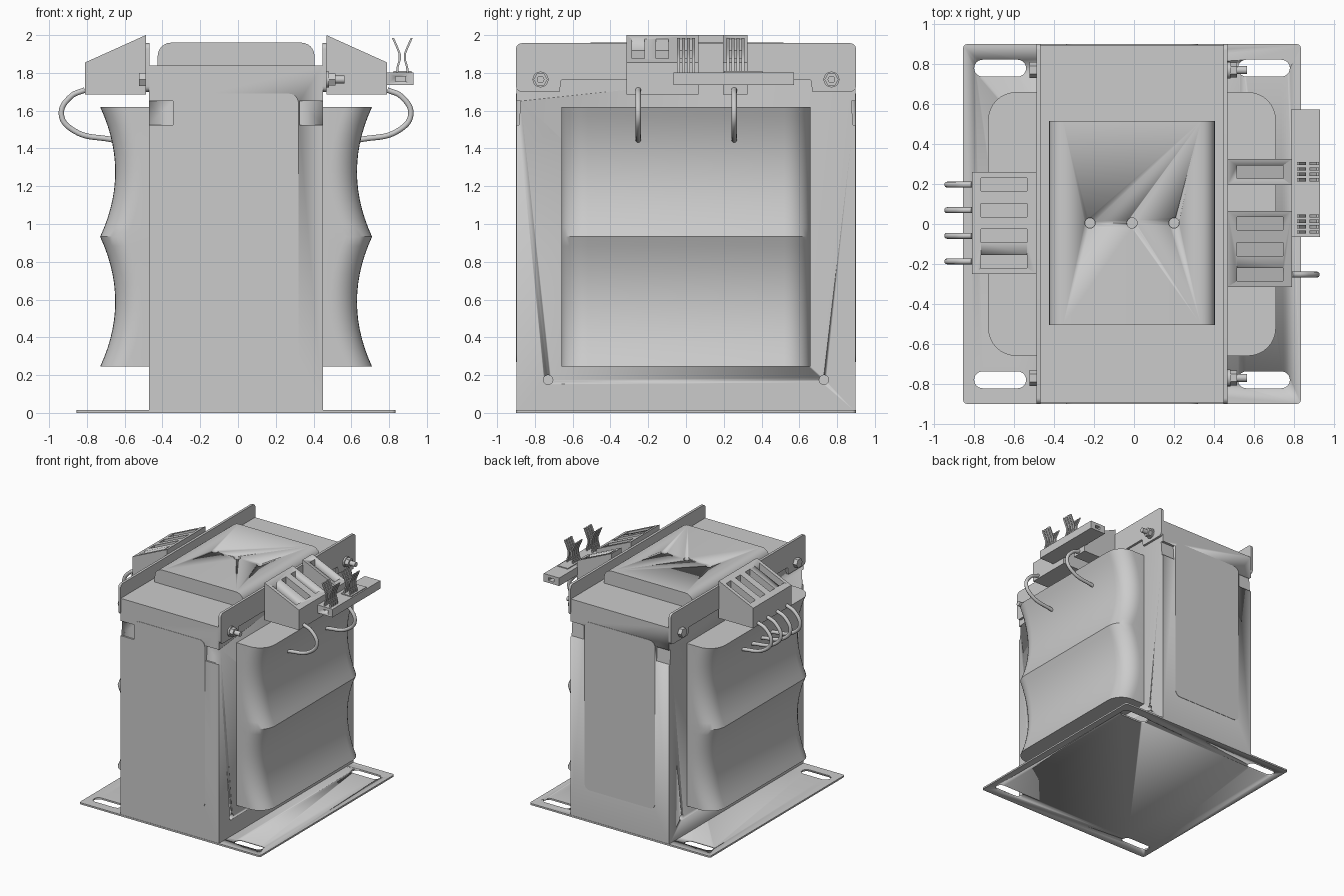
import bpy, bmesh, math
from mathutils import Vector

if "Cube" in bpy.data.objects:
    bpy.data.objects.remove(bpy.data.objects["Cube"])

C = -0.01  # x centre of the transformer body


def finish(name, bm, smooth=True):
    bmesh.ops.recalc_face_normals(bm, faces=bm.faces)
    me = bpy.data.meshes.new(name)
    bm.to_mesh(me)
    bm.free()
    ob = bpy.data.objects.new(name, me)
    bpy.context.collection.objects.link(ob)
    if smooth:
        activate(ob)
        bpy.ops.object.shade_smooth_by_angle(angle=math.radians(30))
    return ob


def activate(ob):
    bpy.ops.object.select_all(action='DESELECT')
    ob.select_set(True)
    bpy.context.view_layer.objects.active = ob


def prism(name, pts, axis, a, b):
    """Extrude a 2D outline along an axis from a to b."""
    place = {'x': lambda u, v, t: (t, u, v),
             'y': lambda u, v, t: (u, t, v),
             'z': lambda u, v, t: (u, v, t)}[axis]
    bm = bmesh.new()
    lo = [bm.verts.new(place(u, v, a)) for u, v in pts]
    hi = [bm.verts.new(place(u, v, b)) for u, v in pts]
    bm.faces.new(lo)
    bm.faces.new(hi)
    n = len(pts)
    for i in range(n):
        bm.faces.new((lo[i], lo[(i + 1) % n], hi[(i + 1) % n], hi[i]))
    return finish(name, bm)


def rrect(u0, u1, v0, v1, r, n=6, top_only=False):
    """Rounded rectangle outline."""
    pts = []
    for k, (cu, cv) in enumerate([(u1 - r, v1 - r), (u0 + r, v1 - r),
                                  (u0 + r, v0 + r), (u1 - r, v0 + r)]):
        if top_only and k > 1:
            pts.append((u0, v0) if k == 2 else (u1, v0))
            continue
        for i in range(n + 1):
            t = math.pi / 2 * (k + i / n)
            pts.append((cu + r * math.cos(t), cv + r * math.sin(t)))
    return pts


def ngon(u, v, r, n=20):
    return [(u + r * math.cos(2 * math.pi * i / n), v + r * math.sin(2 * math.pi * i / n))
            for i in range(n)]


def box(name, x0, x1, y0, y1, z0, z1):
    return prism(name, [(x0, y0), (x1, y0), (x1, y1), (x0, y1)], 'z', z0, z1)


def cut(ob, cutters):
    for c in cutters:
        m = ob.modifiers.new('cut', 'BOOLEAN')
        m.operation = 'DIFFERENCE'
        m.solver = 'EXACT'
        m.object = c
        activate(ob)
        bpy.ops.object.modifier_apply(modifier=m.name)
        bpy.data.objects.remove(c)


def wire(name, side, y):
    x0 = C + side * 0.80
    path = [(0, 1.71), (0.075, 1.675), (0.125, 1.58), (0.06, 1.495), (-0.15, 1.445)]
    cu = bpy.data.curves.new(name, 'CURVE')
    cu.dimensions = '3D'
    cu.bevel_depth = 0.015
    cu.bevel_resolution = 3
    cu.use_fill_caps = True
    sp = cu.splines.new('BEZIER')
    sp.resolution_u = 8
    sp.bezier_points.add(len(path) - 1)
    for p, (dx, z) in zip(sp.bezier_points, path):
        p.co = (x0 + side * dx, y, z)
        p.handle_left_type = p.handle_right_type = 'AUTO'
    ob = bpy.data.objects.new(name, cu)
    bpy.context.collection.objects.link(ob)
    activate(ob)
    bpy.ops.object.convert(target='MESH')


# Base plate with four slots
base = prism('base_plate', rrect(C - 0.845, C + 0.845, -0.9, 0.9, 0.02), 'z', 0, 0.014)
cut(base, [prism('slot', rrect(C + s * 0.66 - 0.13, C + s * 0.66 + 0.13,
                               t * 0.78 - 0.042, t * 0.78 + 0.042, 0.0419), 'z', -0.1, 0.1)
           for s in (-1, 1) for t in (-1, 1)])

# Laminated core with corner notches and lower bolt holes
core = box('core', C - 0.46, C + 0.46, -0.897, 0.897, 0.005, 1.84)
notches = [prism('notch', [(t * 0.95, 1.65), (t * 0.875, 1.65), (t * 0.885, 1.525), (t * 0.95, 1.52)],
                 'x', *sorted((C + s * 0.335, C + s * 0.5)))
           for s in (-1, 1) for t in (-1, 1)]
holes = [prism('hole', ngon(t * 0.73, 0.175, 0.025), 'x', *sorted((C + s * 0.40, C + s * 0.5)))
         for s in (-1, 1) for t in (-1, 1)]
cut(core, notches + holes)

# Slightly raised panels on the front and back faces
for t, n in ((-1, 'front_panel'), (1, 'back_panel')):
    prism(n, rrect(C - 0.33, C + 0.33, 0.27, 1.69, 0.05), 'y', *sorted((t * 0.89, t * 0.9)))

# Bobbin cap on top with three holes
cap = prism('bobbin_cap', rrect(C - 0.415, C + 0.415, 1.83, 1.96, 0.07, top_only=True), 'y', -0.505, 0.515)
cut(cap, [prism('hole', ngon(C + dx, 0.005, 0.026), 'z', 1.93, 2.0) for dx in (-0.21, 0, 0.21)])


# Coil windings: two concave bands with rounded vertical corners
def coil(name, side):
    bm = bmesh.new()
    rows, steps, r, hw = [], 14, 0.14, 0.66
    for k in range(2 * steps + 1):
        z = 0.245 + (1.62 - 0.245) * k / (2 * steps)
        t = (k % steps) / steps
        x = 0.72 - 0.32 * t * (1 - t)
        half = [(0.45, hw)] + [(x - r + r * math.sin(a), hw - r + r * math.cos(a))
                               for a in (math.pi / 2 * i / 8 for i in range(9))]
        prof = half + [(u, -v) for u, v in reversed(half)]
        rows.append([bm.verts.new((C + side * u, v, z)) for u, v in prof])
    for a, b in zip(rows, rows[1:]):
        for i in range(len(a) - 1):
            bm.faces.new((a[i], a[i + 1], b[i + 1], b[i]))
    bm.faces.new(rows[0])
    bm.faces.new(rows[-1])
    finish(name, bm)


# Parts found on both sides
for s, n in ((-1, 'left'), (1, 'right')):
    coil(n + '_coil', s)
    # Clamping strip with raised middle lower edge
    strip = rrect(-0.9, 0.9, 1.70, 1.957, 0.03)
    strip = [p for p in strip if p[1] > 1.8 or abs(p[0]) > 0.86]
    low = [i for i, p in enumerate(strip) if p[1] < 1.8 and p[0] > 0][0]
    strip[low:low] = [(-0.67, 1.70), (-0.66, 1.762), (0.66, 1.762), (0.67, 1.70)]
    prism(n + '_clamp_strip', strip, 'x', *sorted((C + s * 0.458, C + s * 0.479)))
    # Bolts: heads on the left, nuts and threaded ends on the right
    for t in (-1, 1):
        y, z = t * 0.77, 1.765
        if s < 0:
            prism('bolt_head', ngon(y, z, 0.04, 6), 'x', -0.523, -0.48)
        else:
            prism('bolt_washer', ngon(y, z, 0.042), 'x', 0.46, 0.482)
            prism('bolt_nut', ngon(y, z, 0.037, 6), 'x', 0.48, 0.515)
            prism('bolt_end', ngon(y, z, 0.02), 'x', 0.50, 0.565)


# Wedge-shaped terminal blocks with slots in the sloping face
def terminal_block(name, side, y0, y1, slots):
    X = lambda u: C + side * u
    ob = prism(name, [(X(0.478), 1.685), (X(0.478), 2.0), (X(0.80), 1.855), (X(0.80), 1.685)], 'y', y0, y1)
    slope = lambda u: 2.0 - 0.145 / 0.322 * (u - 0.478)
    a, b = 0.525, 0.755
    pts = [(X(a), slope(a) - 0.06), (X(b), slope(b) - 0.06), (X(b), slope(b) + 0.1), (X(a), slope(a) + 0.1)]
    cut(ob, [prism('slot', pts, 'y', y - 0.033, y + 0.033) for y in slots])


left_rows = [-0.187, -0.059, 0.069, 0.197]
terminal_block('left_terminal_block', -1, -0.25, 0.26, left_rows)
terminal_block('right_terminal_block', 1, -0.315, 0.065, [-0.253, -0.126, 0.002])
terminal_block('small_terminal_block', 1, 0.195, 0.325, [0.26])

# Lead wires
for y in left_rows:
    wire('left_wire', -1, y)
for y in (-0.253, 0.255):
    wire('right_wire', 1, y)

# Connector bar with end hole and raised pad
bar = box('connector_bar', 0.785, 0.93, -0.065, 0.572, 1.735, 1.803)
cut(bar, [box('hole', 0.835, 0.885, y - 0.06, y + 0.06, 1.755, 1.78) for y in (-0.065, 0.572)])
box('connector_pad', 0.822, 0.918, 0.20, 0.405, 1.80, 1.81)

# Spring contact prongs: two facing rows of four bent fingers
outline = [(0.022, 1.80), (0.02, 1.83), (0.008, 1.87), (0.008, 1.90), (0.024, 1.94), (0.044, 1.985)]
for yc in (0.0, 0.262):
    for i in range(4):
        y = yc + (i - 1.5) * 0.027
        for s in (-1, 1):
            pts = [(0.87 + s * u, z) for u, z in outline]
            pts += [(0.87 + s * (u + 0.011), z) for u, z in reversed(outline)]
            prism('contact_prong', pts, 'y', y - 0.008, y + 0.008)
